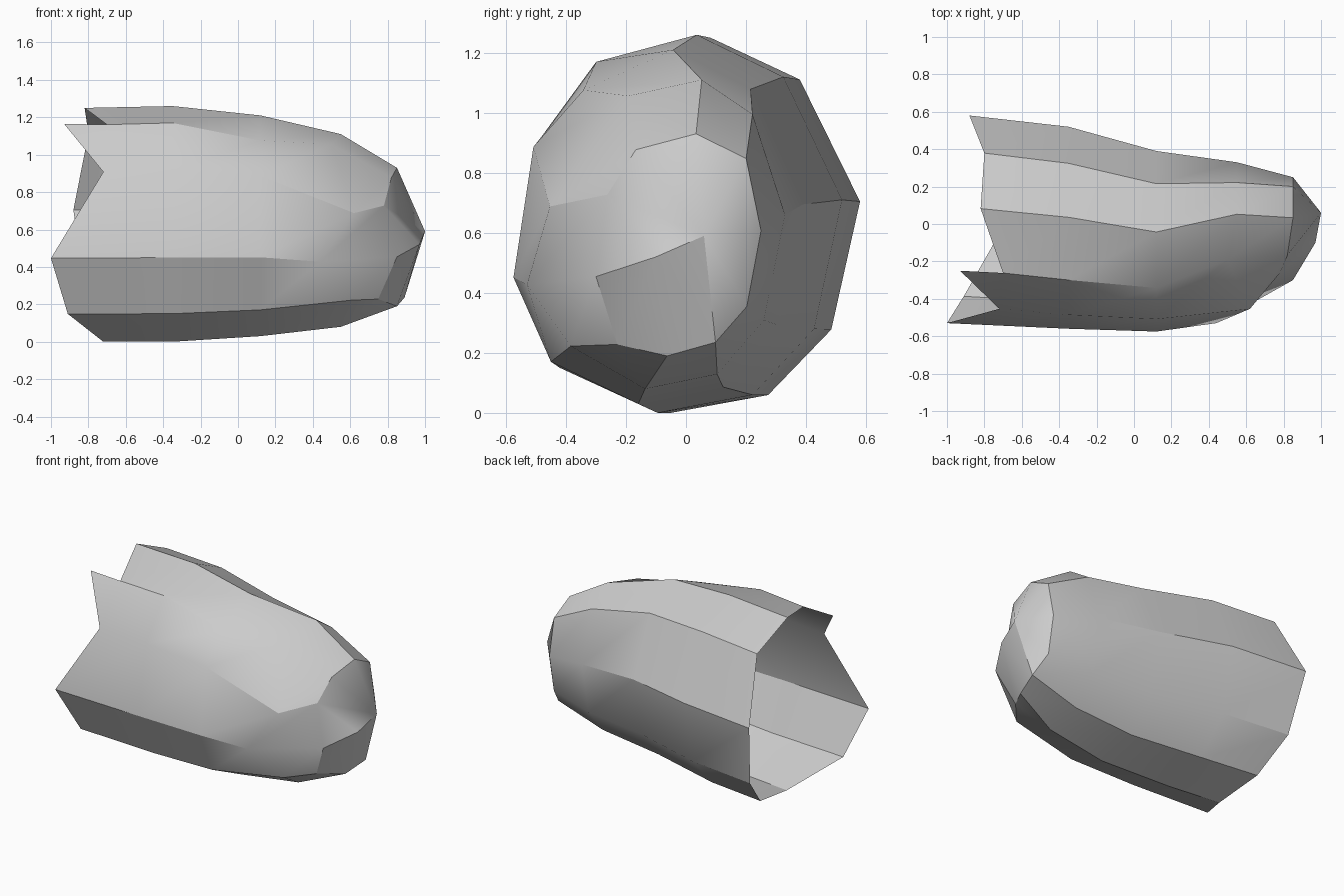
import bpy, bmesh, math

cube = bpy.data.objects.get("Cube")
if cube:
    bpy.data.objects.remove(cube, do_unlink=True)

# One matte stone colour
stone = bpy.data.materials.new("stone_grey")
stone.use_nodes = True
colour = (0.6, 0.6, 0.6, 1)
stone.diffuse_color = colour
stone.node_tree.nodes["Principled BSDF"].inputs["Base Color"].default_value = colour

# Faceted cross-section (y, z), from the top round the back to the front ridge
profile = [(0.06, 1.26), (0.37, 1.12), (0.58, 0.71), (0.48, 0.28), (0.26, 0.06),
           (-0.08, 0), (-0.43, 0.15), (-0.58, 0.45), (-0.5, 0.915), (-0.3, 1.17)]
TOP, TOP_BACK, BACK, BACK_LOW, FLOOR_BACK, FLOOR, FRONT_LOW, EDGE, FRONT_UP, RIDGE = range(10)

# Stations along the shell: x, y range, z range
stations = [(-0.82, -0.53, 0.58, 0, 1.25),
            (-0.35, -0.56, 0.52, 0, 1.26),
            (0.12, -0.575, 0.39, 0.03, 1.21),
            (0.55, -0.49, 0.33, 0.08, 1.11),
            (0.85, -0.3, 0.25, 0.19, 0.93)]
RIM, REAR, MIDDLE, SHOULDER, NOSE = range(5)

# Broken rim: how far each corner sits from the rim station
rim_shift = [0, 0.02, -0.06, 0, 0.07, 0.1, -0.09, -0.18, 0.1, 0.12]

# Chips and dents that break the regular section
dents = {(SHOULDER, TOP): (0, 0.09, 0),
         (SHOULDER, TOP_BACK): (0, 0.04, 0),
         (SHOULDER, RIDGE): (-0.05, 0.1, 0.02),
         (SHOULDER, EDGE): (-0.11, -0.04, -0.02),
         (SHOULDER, FRONT_LOW): (0.06, 0, 0.02),
         (SHOULDER, FRONT_UP): (0.07, -0.02, -0.14),
         (MIDDLE, RIDGE): (0, 0, -0.05),
         (NOSE, TOP): (0, 0.03, 0),
         (NOSE, TOP_BACK): (0, 0.05, 0),
         (NOSE, FLOOR_BACK): (0.04, 0, 0.01),
         (NOSE, FRONT_LOW): (-0.1, 0, -0.05),
         (NOSE, FRONT_UP): (-0.07, 0, 0),
         (NOSE, RIDGE): (-0.03, 0, 0)}


def fit(value, low, high, new_low, new_high):
    return new_low + (value - low) / (high - low) * (new_high - new_low)


bm = bmesh.new()
rings = []
for r, (x, y_min, y_max, z_min, z_max) in enumerate(stations):
    ring = []
    for s, (y, z) in enumerate(profile):
        dx, dy, dz = dents.get((r, s), (0, 0, 0))
        if r == RIM:
            dx = rim_shift[s]
        ring.append(bm.verts.new((x + dx,
                                  fit(y, -0.58, 0.58, y_min, y_max) + dy,
                                  fit(z, 0, 1.26, z_min, z_max) + dz)))
    rings.append(ring)

# Side walls
count = len(profile)
for a, b in zip(rings, rings[1:]):
    for s in range(count):
        n = (s + 1) % count
        bm.faces.new((a[s], a[n], b[n], b[s]))

# Jagged splinter on the rim
tip = bm.verts.new((-0.93, -0.25, 1.165))
bm.faces.new((rings[RIM][FRONT_UP], rings[RIM][RIDGE], tip))

# Closed nose with a two-point crest
nose = rings[NOSE]
crest_back = bm.verts.new((1, 0.06, 0.59))
crest_front = bm.verts.new((0.97, -0.1, 0.52))
for s in range(count):
    crest = crest_front if FLOOR_BACK <= s < FRONT_UP else crest_back
    bm.faces.new((nose[s], nose[(s + 1) % count], crest))
for s in (FLOOR_BACK, FRONT_UP):
    bm.faces.new((nose[s], crest_front, crest_back))

bmesh.ops.recalc_face_normals(bm, faces=bm.faces)
# Point the open shell's normals outward
bm.normal_update()
floor_face = min(bm.faces, key=lambda f: f.calc_center_median().z)
if floor_face.normal.z > 0:
    bmesh.ops.reverse_faces(bm, faces=bm.faces)

mesh = bpy.data.meshes.new("rock_shell")
bm.to_mesh(mesh)
bm.free()
mesh.materials.append(stone)
shell = bpy.data.objects.new("rock_shell", mesh)
bpy.context.collection.objects.link(shell)

# Soft facets with crisp creases
bpy.ops.object.select_all(action="DESELECT")
shell.select_set(True)
bpy.context.view_layer.objects.active = shell
bpy.ops.object.shade_smooth_by_angle(angle=math.radians(30))
